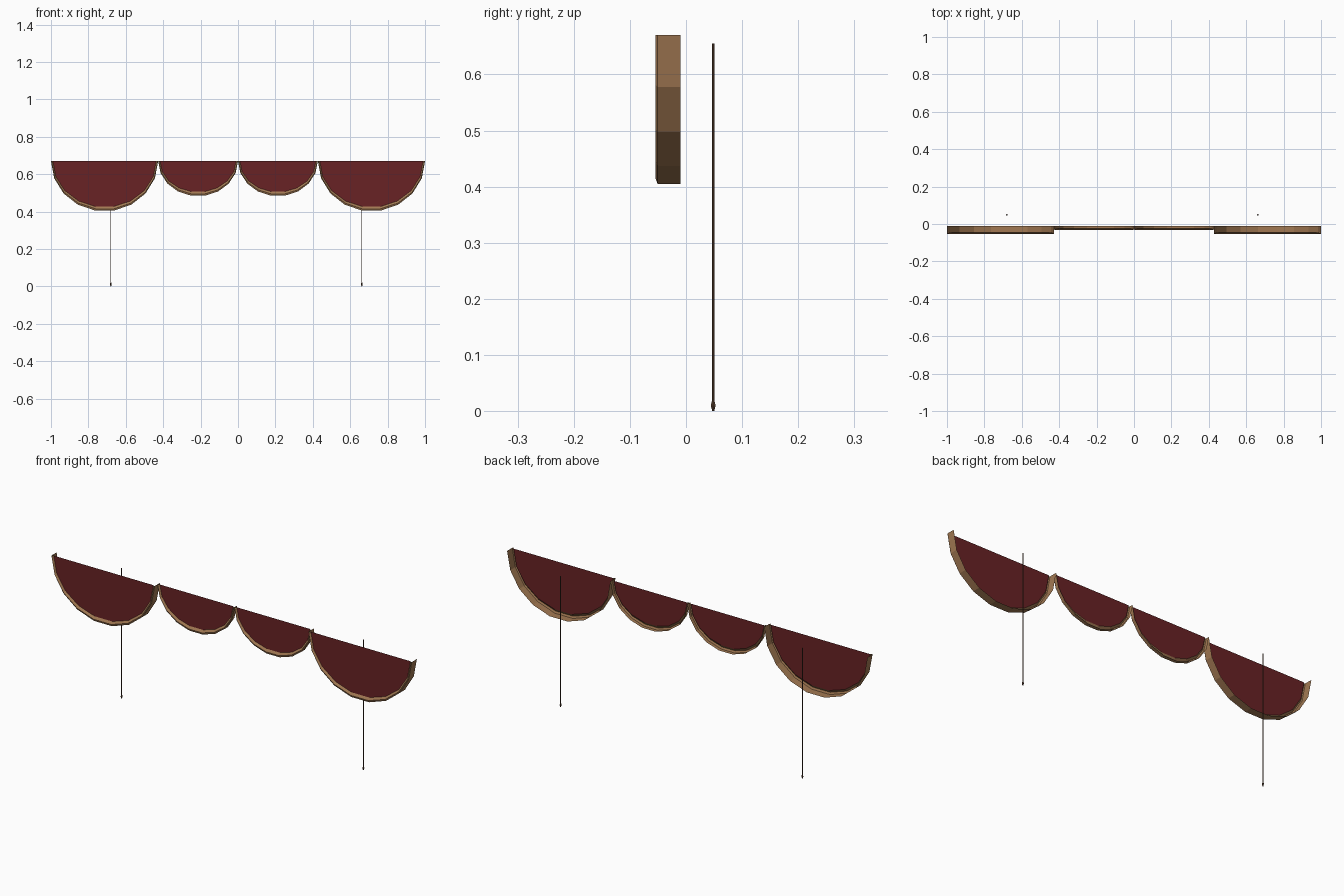
import bpy, bmesh, math

if "Cube" in bpy.data.objects:
    bpy.data.objects.remove(bpy.data.objects["Cube"])

def material(name, rgb):
    m = bpy.data.materials.new(name)
    m.diffuse_color = (*rgb, 1)
    m.use_nodes = True
    m.node_tree.nodes["Principled BSDF"].inputs["Base Color"].default_value = m.diffuse_color
    return m

RED = material("dark red cloth", (0.14, 0.016, 0.018))
GOLD = material("gold trim", (0.36, 0.19, 0.085))
BROWN = material("brown cord", (0.09, 0.045, 0.025))
TOP, SEGS = 0.67, 9

def make_object(name, bm, mat):
    mesh = bpy.data.meshes.new(name)
    bm.to_mesh(mesh)
    bm.free()
    mesh.materials.append(mat)
    ob = bpy.data.objects.new(name, mesh)
    bpy.context.collection.objects.link(ob)
    return ob

def arc(bm, cx, y, rx, rz):
    # lower half ellipse hanging from the top line
    return [bm.verts.new((cx - rx * math.cos(math.pi * i / SEGS), y,
                          TOP - rz * math.sin(math.pi * i / SEGS)))
            for i in range(SEGS + 1)]

def swag(name, cx, rx, rz, front):
    back = -0.01
    # gold rim: outer wall, small front bevel, lip sloping in to the cloth
    profile = [(back, 0, 0), (front + 0.004, 0, 0),
               (front, 0.003, 0.010), (front + 0.008, 0.010, 0.022)]
    bm = bmesh.new()
    rows = [arc(bm, cx, y, rx - dx, rz - dz) for y, dx, dz in profile]
    for a, b in zip(rows, rows[1:]):
        for i in range(SEGS):
            bm.faces.new((a[i], a[i + 1], b[i + 1], b[i]))
    make_object(name + "_trim", bm, GOLD)
    # flat cloth panel inside the rim
    bm = bmesh.new()
    bm.faces.new(arc(bm, cx, front + 0.008, rx - 0.010, rz - 0.022))
    make_object(name + "_cloth", bm, RED)

for side, s in (("left", -1), ("right", 1)):
    swag(side + "_outer_swag", s * 0.7135, 0.2865, 0.269, -0.0545)
    swag(side + "_inner_swag", s * 0.2135, 0.2135, 0.188, -0.032)

# pull cords with a small tassel at the lower end
for side, x in (("left", -0.68), ("right", 0.662)):
    bm = bmesh.new()
    n = 6
    rings = []
    for z, r in ((0, 0.002), (0.010, 0.005), (0.020, 0.0022), (0.655, 0.0022)):
        rings.append([bm.verts.new((x + r * math.cos(math.tau * i / n),
                                    0.0485 + r * math.sin(math.tau * i / n), z))
                      for i in range(n)])
    for a, b in zip(rings, rings[1:]):
        for i in range(n):
            j = (i + 1) % n
            bm.faces.new((a[i], a[j], b[j], b[i]))
    bm.faces.new(rings[0][::-1])
    bm.faces.new(rings[-1])
    make_object(side + "_pull_cord", bm, BROWN)
